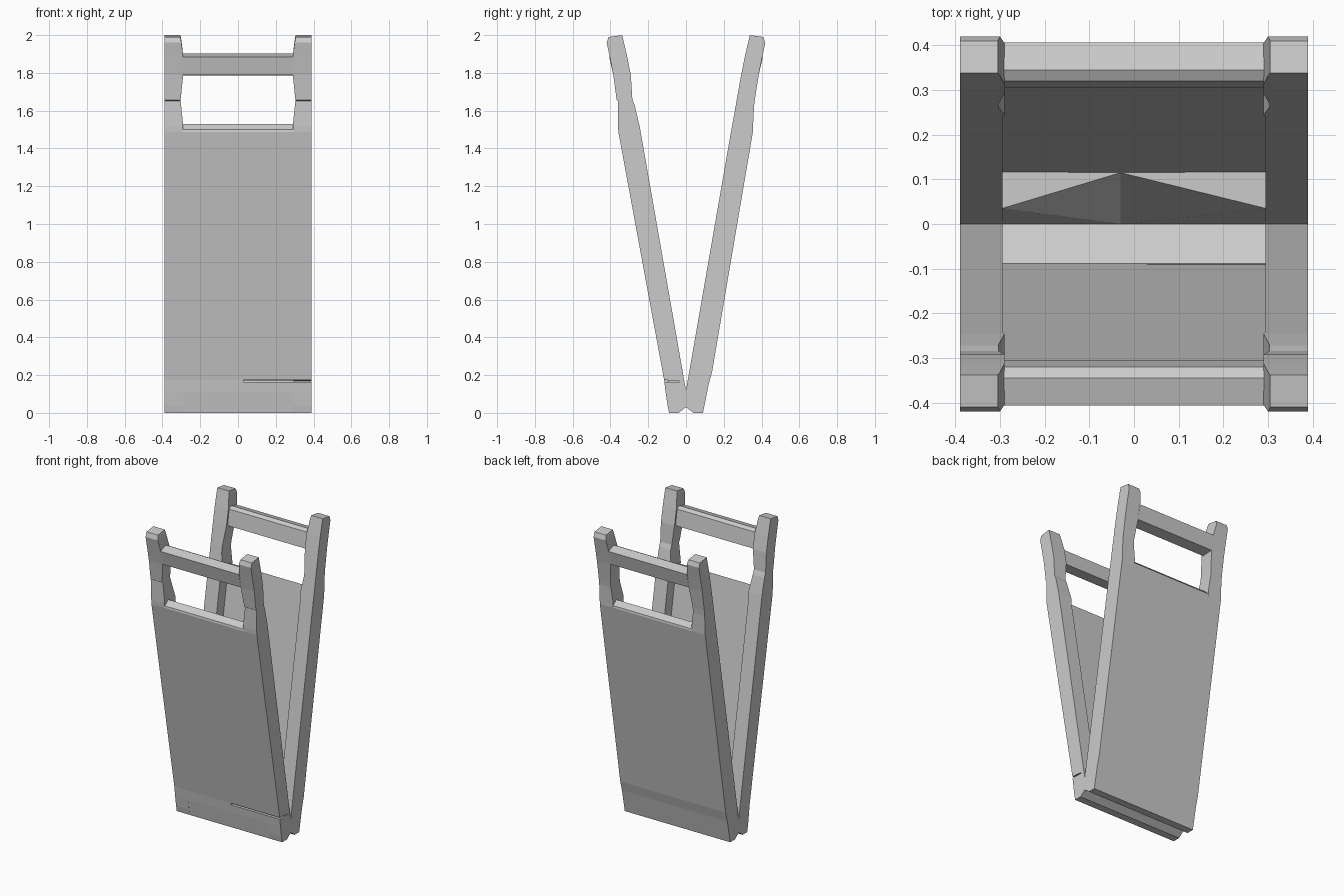
import bpy, bmesh

if "Cube" in bpy.data.objects:
    bpy.data.objects.remove(bpy.data.objects["Cube"])

W, X = 0.39, 0.295   # outer half width, inner face of the posts


def make_object(name, bm):
    bmesh.ops.recalc_face_normals(bm, faces=bm.faces[:])
    me = bpy.data.meshes.new(name)
    bm.to_mesh(me)
    bm.free()
    ob = bpy.data.objects.new(name, me)
    bpy.context.collection.objects.link(ob)
    return ob


def extrude(name, profile, x0, x1):
    """Prism along x from a (y, z) outline."""
    bm = bmesh.new()
    a = [bm.verts.new((x0, y, z)) for y, z in profile]
    b = [bm.verts.new((x1, y, z)) for y, z in profile]
    bm.faces.new(a)
    bm.faces.new(b)
    n = len(a)
    for i in range(n):
        j = (i + 1) % n
        bm.faces.new((a[i], a[j], b[j], b[i]))
    return make_object(name, bm)


def post(name, rings, side, s):
    """Loft of four-sided rings: (outer y, outer z, inner y, inner z, inner x)."""
    bm = bmesh.new()
    loops = []
    for yo, zo, yi, zi, xi in rings:
        pts = ((W, yo, zo), (xi, yo, zo), (xi, yi, zi), (W, yi, zi))
        loops.append([bm.verts.new((x * side, y * s, z)) for x, y, z in pts])
    bm.faces.new(loops[0])
    bm.faces.new(loops[-1])
    for a, b in zip(loops, loops[1:]):
        for i in range(4):
            j = (i + 1) % 4
            bm.faces.new((a[i], a[j], b[j], b[i]))
    return make_object(name, bm)


def hull(name, pts):
    bm = bmesh.new()
    for p in pts:
        bm.verts.new(p)
    bmesh.ops.convex_hull(bm, input=bm.verts[:])
    return make_object(name, bm)


# Post rings, from the foot to the tip (y mirrored for the front leaf)
foot = [(.09, 0, .04, 0, X), (.098, .04, .0, .03, X)]
tip = [(.385, 1.79, .292, 1.79, .29), (.405, 1.89, .312, 1.89, .29),
       (.42, 1.96, .332, 1.975, .30), (.41, 1.99, .338, 2.0, .305)]
back_rings = foot + [(.12, .15, .0, .12, X), (.138, .217, .017, .217, X),
                     (.354, 1.487, .238, 1.487, X), (.355, 1.52, .244, 1.52, .29),
                     (.36, 1.62, .262, 1.62, .304), (.364, 1.655, .268, 1.655, .304)] + tip
front_rings = foot + [(.108, .11, .0, .12, X), (.116, .175, .01, .175, X),
                      (.358, 1.487, .24, 1.487, X), (.36, 1.52, .246, 1.52, .29),
                      (.36, 1.652, .272, 1.63, .304), (.367, 1.656, .284, 1.66, .304)] + tip

# Panels between the posts, thin above a thick foot
back_panel = [(.04, 0), (.09, 0), (.12, .15), (.138, .217), (.354, 1.487), (.352, 1.50),
              (.322, 1.53), (.117, .30), (.0, .12), (.0, .03)]
front_panel = [(.04, 0), (.09, 0), (.108, .11), (.116, .175), (.358, 1.487), (.356, 1.50),
               (.322, 1.53), (.088, .155), (.0, .12), (.0, .03)]
rail = [(.385, 1.79), (.407, 1.885), (.345, 1.903), (.32, 1.89), (.305, 1.785)]

parts = {}
for leaf, s, rings, panel in (("front", -1, front_rings, front_panel),
                              ("back", 1, back_rings, back_panel)):
    parts[leaf + "_panel"] = extrude(leaf + "_panel", [(y * s, z) for y, z in panel], -X, X)
    extrude(leaf + "_handle_rail", [(y * s, z) for y, z in rail], -.292, .292)
    for label, side in (("left", -1), ("right", 1)):
        name = f"{leaf}_{label}_post"
        parts[name] = post(name, rings, side, s)

# Sloping corner fillets at the bottom of the back recess
for label, side in (("left", -1), ("right", 1)):
    hull("back_%s_corner_fillet" % label,
         [(side * X, .117, .30), (side * X, .035, .30), (-.03, .115, .30),
          (side * X, .0, .12), (-.03, .0, .12)])

# Slot across the right half of the front foot
slot = extrude("slot_cutter", [(-.2, .163), (-.035, .163), (-.035, .168), (-.2, .181)], .03, .5)
slot.hide_render = True
slot.hide_viewport = True
for name in ("front_panel", "front_right_post"):
    mod = parts[name].modifiers.new("slot", 'BOOLEAN')
    mod.operation = 'DIFFERENCE'
    mod.solver = 'EXACT'
    mod.object = slot
